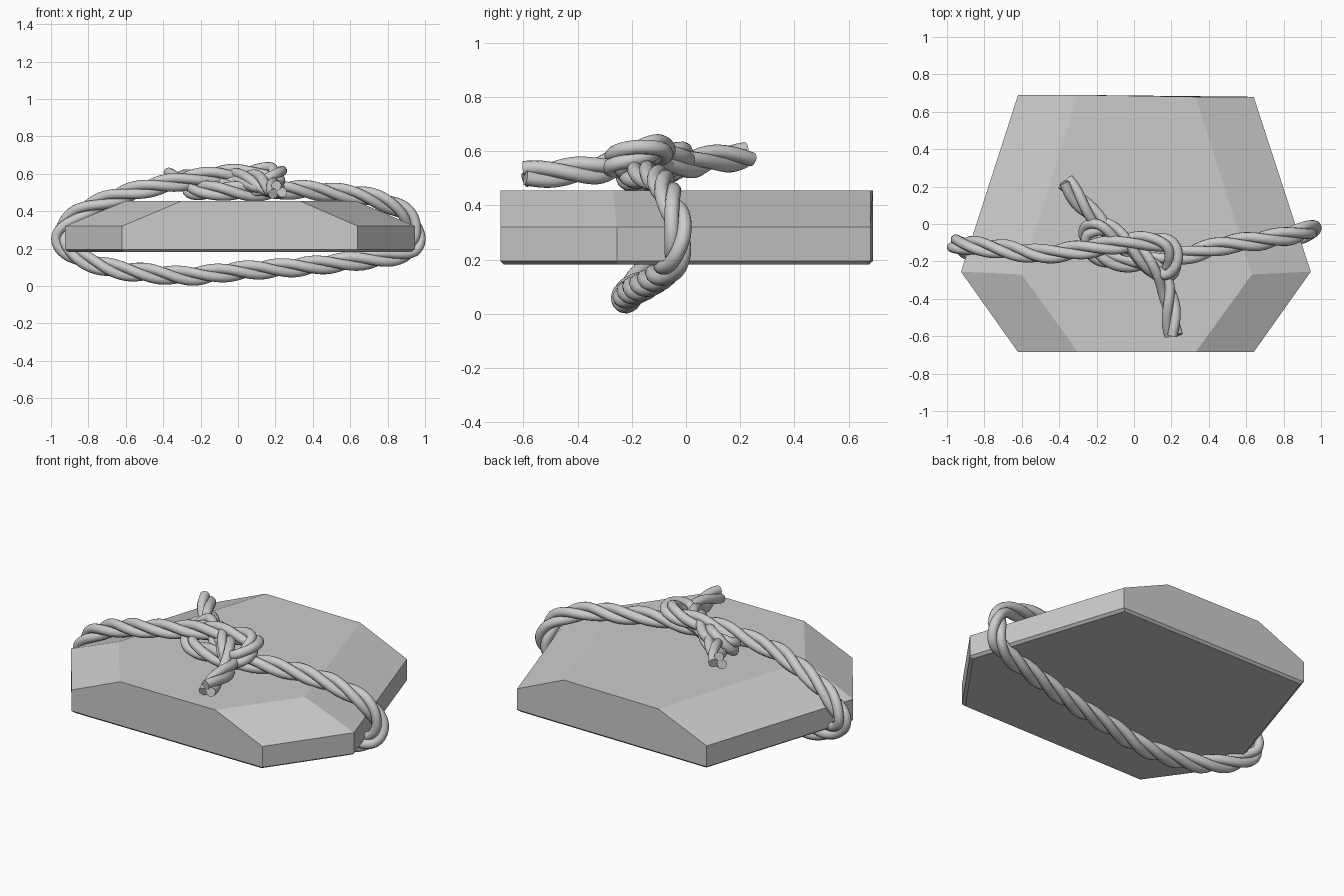
import bpy, bmesh, math
from mathutils import Vector, Quaternion

if "Cube" in bpy.data.objects:
    bpy.data.objects.remove(bpy.data.objects["Cube"])

# --- Stone slab: stacked hexagonal rings, chamfered on the sides only ---
OUTER = [(-0.62, 0.69), (-0.925, -0.255), (-0.62, -0.685), (0.64, -0.685), (0.945, -0.255), (0.64, 0.68)]
TOP = [(-0.30, 0.69), (-0.60, -0.27), (-0.30, -0.685), (0.33, -0.685), (0.63, -0.27), (0.33, 0.68)]
INSET = [(x * 0.98, y * 0.98) for x, y in OUTER]

bm = bmesh.new()
rings = [[bm.verts.new((x, y, z)) for x, y in pts]
         for pts, z in ((INSET, 0.182), (OUTER, 0.195), (OUTER, 0.32), (TOP, 0.455))]
bm.faces.new(rings[0][::-1])
bm.faces.new(rings[-1])
for a, b in zip(rings, rings[1:]):
    for i in range(6):
        j = (i + 1) % 6
        bm.faces.new((a[i], a[j], b[j], b[i]))
bmesh.ops.recalc_face_normals(bm, faces=bm.faces)
me = bpy.data.meshes.new("stone_slab")
bm.to_mesh(me)
bm.free()
bpy.context.collection.objects.link(bpy.data.objects.new("stone_slab", me))

# --- Rope centre line: loose end, knot, left wrap, underside, right wrap, knot, loose end ---
PATH = [
    (-0.37, 0.225, 0.58), (-0.27, 0.10, 0.57), (-0.17, 0.00, 0.55), (-0.03, -0.13, 0.54),
    (0.10, -0.23, 0.53), (0.18, -0.265, 0.56), (0.215, -0.19, 0.595), (0.18, -0.11, 0.61),
    (0.06, -0.09, 0.60), (-0.10, -0.11, 0.595),
    (-0.30, -0.14, 0.56), (-0.50, -0.16, 0.52), (-0.70, -0.135, 0.46), (-0.87, -0.115, 0.375),
    (-0.95, -0.11, 0.26), (-0.88, -0.14, 0.17), (-0.70, -0.19, 0.10), (-0.50, -0.22, 0.07),
    (-0.25, -0.22, 0.055), (0.00, -0.20, 0.08), (0.30, -0.16, 0.10), (0.60, -0.11, 0.13),
    (0.83, -0.07, 0.16), (0.93, -0.04, 0.20), (0.947, -0.025, 0.29), (0.88, -0.05, 0.40),
    (0.70, -0.085, 0.475), (0.50, -0.11, 0.50), (0.30, -0.16, 0.515), (0.10, -0.20, 0.505),
    (-0.10, -0.20, 0.51), (-0.21, -0.15, 0.51), (-0.25, -0.05, 0.53), (-0.18, -0.01, 0.58),
    (-0.06, -0.08, 0.575), (0.07, -0.20, 0.575), (0.16, -0.31, 0.535), (0.19, -0.42, 0.525),
    (0.21, -0.60, 0.51),
]
STRANDS, PITCH, OFFSET, RADIUS, STEP = 3, 0.54, 0.027, 0.027, 0.018


def smooth_path(points, step):
    """Catmull-Rom curve, resampled to even spacing."""
    p = [Vector(q) for q in points]
    p = [2 * p[0] - p[1]] + p + [2 * p[-1] - p[-2]]
    dense = []
    for a, b, c, d in zip(p, p[1:], p[2:], p[3:]):
        for k in range(40):
            t = k / 40
            dense.append(0.5 * (2 * b + (c - a) * t + (2 * a - 5 * b + 4 * c - d) * t * t
                                + (3 * b - a - 3 * c + d) * t ** 3))
    dense.append(p[-2])
    out, walked = [dense[0]], 0.0
    for a, b in zip(dense, dense[1:]):
        walked += (b - a).length
        if walked >= step:
            out.append(b)
            walked = 0.0
    return out


centre = smooth_path(PATH, STEP)
strands = [[] for _ in range(STRANDS)]
normal, tangent, length = None, None, 0.0
for i, c in enumerate(centre):
    t = (centre[min(i + 1, len(centre) - 1)] - centre[max(i - 1, 0)]).normalized()
    if normal is None:
        normal = t.orthogonal().normalized()
    else:
        normal = tangent.rotation_difference(t) @ normal
        length += (c - centre[i - 1]).length
    tangent = t
    for s in range(STRANDS):
        turn = 2 * math.pi * (length / PITCH + s / STRANDS)
        strands[s].append(c + OFFSET * (Quaternion(t, turn) @ normal))

# --- Twisted strands as round tubes ---
curve = bpy.data.curves.new("rope", 'CURVE')
curve.dimensions = '3D'
curve.bevel_depth = RADIUS
curve.bevel_resolution = 4
curve.use_fill_caps = True
for pts in strands:
    sp = curve.splines.new('POLY')
    sp.points.add(len(pts) - 1)
    for q, v in zip(sp.points, pts):
        q.co = (*v, 1)
rope = bpy.data.objects.new("rope", curve)
bpy.context.collection.objects.link(rope)
bpy.ops.object.select_all(action='DESELECT')
rope.select_set(True)
bpy.context.view_layer.objects.active = rope
bpy.ops.object.convert(target='MESH')
bpy.ops.object.shade_smooth_by_angle(angle=math.radians(40))
